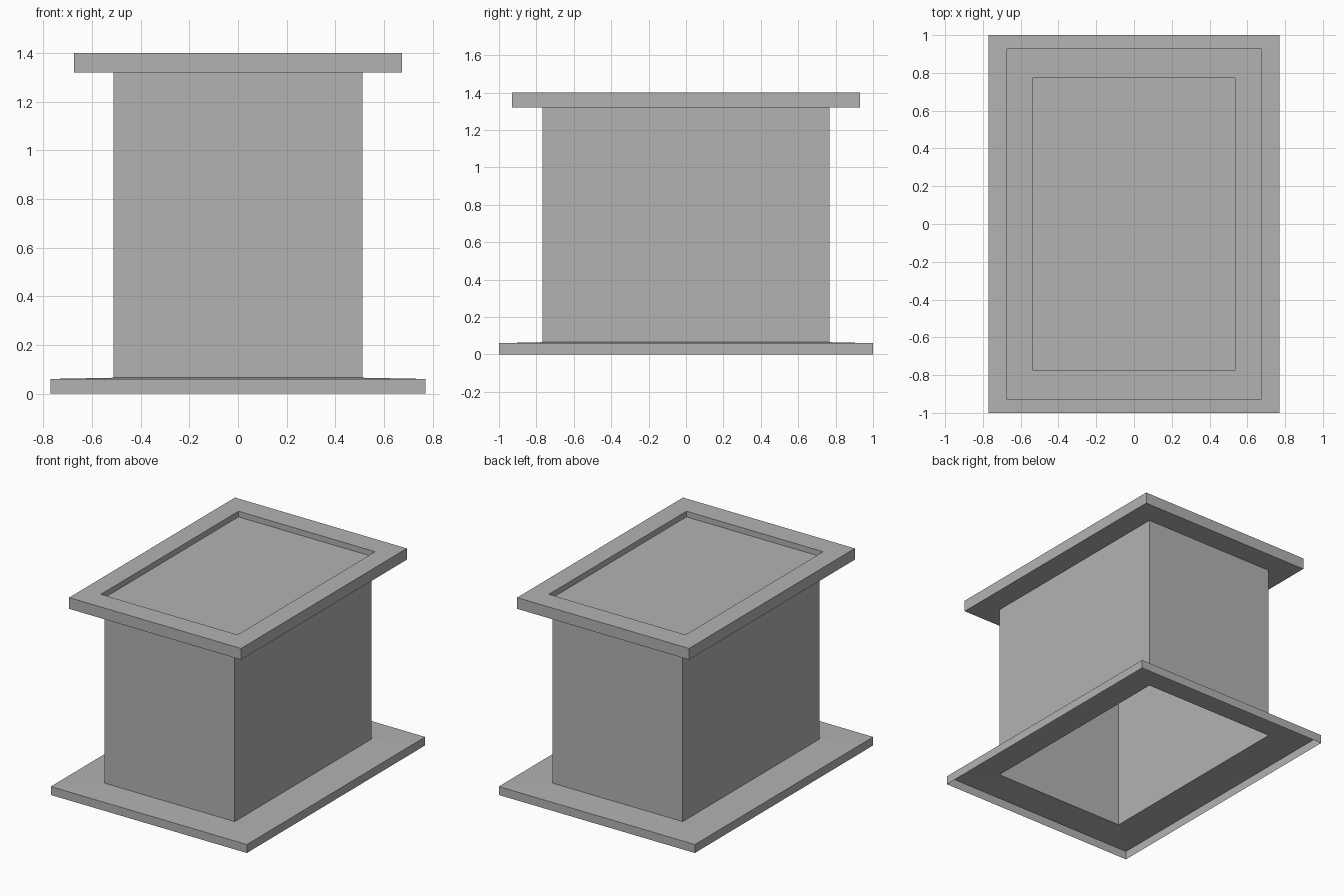
import bpy
import bmesh

cube = bpy.data.objects.get("Cube")
if cube:
    bpy.data.objects.remove(cube, do_unlink=True)

grey = bpy.data.materials.new("plain grey")
grey.use_nodes = True
colour = (0.45, 0.45, 0.45, 1)
grey.diffuse_color = colour
grey.node_tree.nodes["Principled BSDF"].inputs["Base Color"].default_value = colour


def rectangle(bm, half_x, half_y, z):
    """Four corners of a level rectangle, anticlockwise from above."""
    corners = ((-1, -1), (1, -1), (1, 1), (-1, 1))
    return [bm.verts.new((sx * half_x, sy * half_y, z)) for sx, sy in corners]


def pedestal(name, sections):
    """Skin stacked rectangles; open below, closed by the last one."""
    bm = bmesh.new()
    loops = [rectangle(bm, *section) for section in sections]
    for low, high in zip(loops, loops[1:]):
        for i in range(4):
            j = (i + 1) % 4
            bm.faces.new((low[i], low[j], high[j], high[i]))
    bm.faces.new(loops[-1])
    mesh = bpy.data.meshes.new(name)
    bm.to_mesh(mesh)
    bm.free()
    mesh.materials.append(grey)
    obj = bpy.data.objects.new(name, mesh)
    bpy.context.collection.objects.link(obj)
    return obj


pedestal("pedestal", [
    # Hollow base skirt with a barely sloping top
    (0.77, 1.0, 0.0),
    (0.77, 1.0, 0.06),
    # Hollow column
    (0.512, 0.768, 0.065),
    (0.512, 0.768, 1.32),
    # Top slab
    (0.675, 0.93, 1.32),
    (0.675, 0.93, 1.4),
    # Shallow recess in the slab
    (0.537, 0.772, 1.4),
    (0.537, 0.772, 1.36),
])
